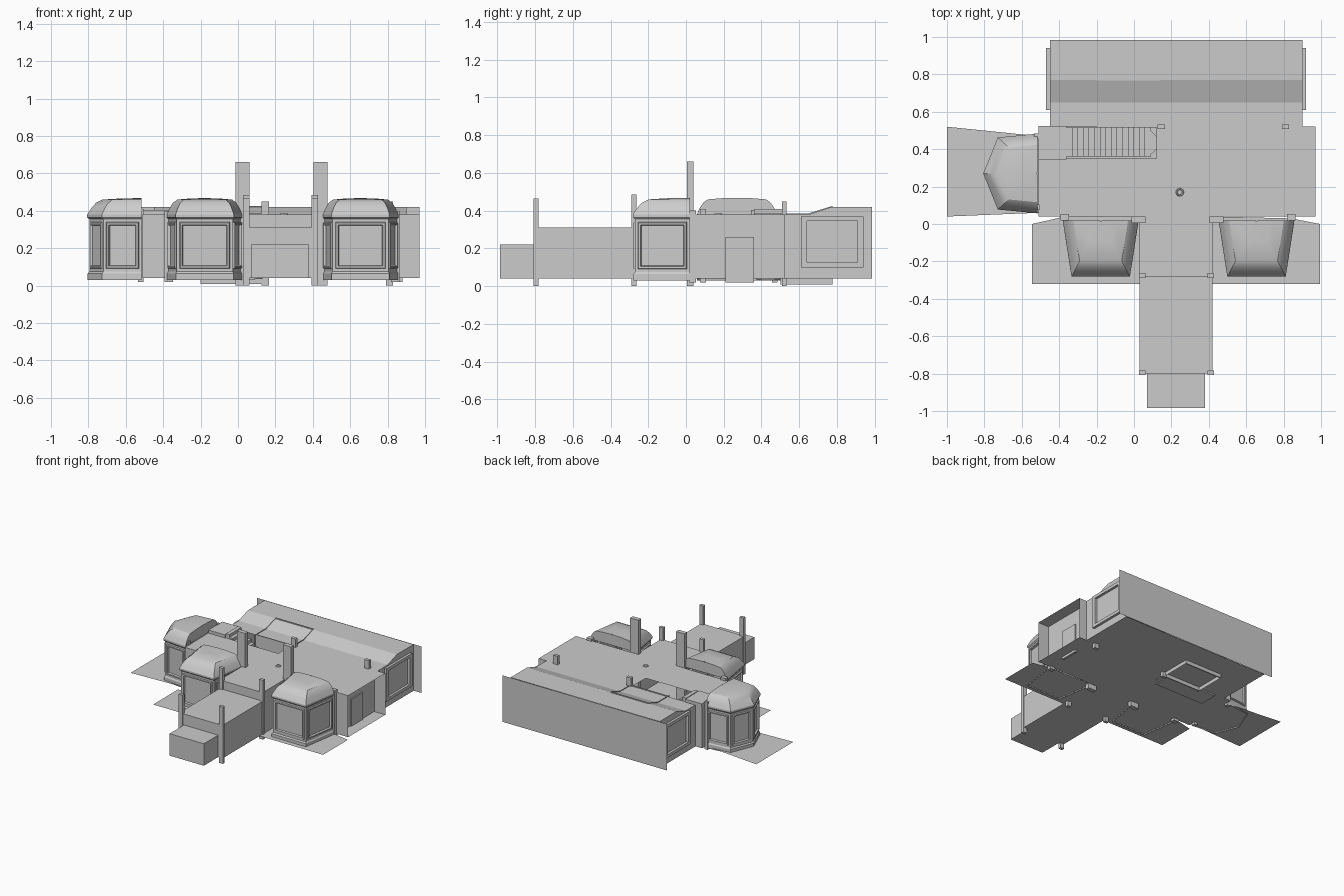
import bpy, bmesh
from mathutils import Vector
from math import radians

if "Cube" in bpy.data.objects:
    bpy.data.objects.remove(bpy.data.objects["Cube"])


def finish(name, bm, smooth=False):
    me = bpy.data.meshes.new(name)
    bm.to_mesh(me)
    bm.free()
    ob = bpy.data.objects.new(name, me)
    bpy.context.collection.objects.link(ob)
    if smooth:
        bpy.context.view_layer.objects.active = ob
        ob.select_set(True)
        bpy.ops.object.shade_smooth_by_angle(angle=radians(28))
        ob.select_set(False)
    return ob


def sheets(name, polys):
    bm = bmesh.new()
    for p in polys:
        bm.faces.new([bm.verts.new(v) for v in p])
    bmesh.ops.remove_doubles(bm, verts=bm.verts, dist=0.0005)
    return finish(name, bm)


def box(name, x0, x1, y0, y1, z0, z1):
    bm = bmesh.new()
    bmesh.ops.create_cube(bm, size=1)
    for v in bm.verts:
        v.co = ((x0 + x1) / 2 + v.co.x * (x1 - x0),
                (y0 + y1) / 2 + v.co.y * (y1 - y0),
                (z0 + z1) / 2 + v.co.z * (z1 - z0))
    return finish(name, bm)


def flat(x0, x1, y0, y1, z):
    return [(x0, y0, z), (x1, y0, z), (x1, y1, z), (x0, y1, z)]


def wall(a, b, z0, z1):
    return [(*a, z0), (*b, z0), (*b, z1), (*a, z1)]


def post(name, x, y, z1, w=0.035, d=0.025, z0=0.0):
    box(name, x - w / 2, x + w / 2, y - d / 2, y + d / 2, z0, z1)


G, H = 0.04, 0.38

# floor and outside ground strips
sheets("floor", [flat(-0.51, 0.97, 0.04, 0.52, G), flat(-0.45, 0.9, 0.52, 0.985, G),
                 flat(0.03, 0.42, -0.8, 0.04, G), flat(0.07, 0.38, -0.985, -0.8, G)])
sheets("ground_left", [[(-1, 0.04, G), (-0.51, 0.06, G), (-0.51, 0.47, G), (-1, 0.52, G)]])
sheets("ground_front_left", [[(-0.545, -0.32, G), (0.03, -0.32, G), (0.03, 0.04, G),
                              (-0.37, 0.04, G), (-0.545, 0.0, G)]])
sheets("ground_front_right", [[(0.42, -0.32, G), (0.995, -0.32, G), (0.995, 0.0, G),
                               (0.84, 0.03, G), (0.42, 0.04, G)]])

# central hall: roof with stair opening, walls, recessed right porch
sheets("hall_roof", [flat(-0.51, -0.36, 0.04, 0.52, H), flat(-0.36, 0.12, 0.04, 0.35, H),
                     flat(0.12, 0.97, 0.04, 0.52, H)])
sheets("hall_walls", [wall((-0.51, 0.04), (-0.37, 0.04), G, H), wall((0.86, 0.04), (0.97, 0.04), G, H),
                      wall((-0.51, 0.04), (-0.51, 0.07), G, H), wall((-0.51, 0.47), (-0.51, 0.52), G, H),
                      wall((-0.51, 0.52), (-0.45, 0.52), G, H), wall((0.87, 0.52), (0.97, 0.52), G, H),
                      wall((0.87, 0.04), (0.87, 0.52), G, H)])
box("side_door", 0.862, 0.88, 0.21, 0.36, 0.02, 0.26)

# rear room with stepped-up roof
prof = [(0.52, H), (0.65, H), (0.77, 0.42), (0.985, 0.42)]
polys = [[(-0.45, *a), (0.9, *a), (0.9, *b), (-0.45, *b)] for a, b in zip(prof, prof[1:])]
for x in (-0.45, 0.9):
    polys.append([(x, 0.52, G)] + [(x, *p) for p in prof] + [(x, 0.985, G)])
sheets("rear_room", polys)
sheets("rear_wall", [wall((-0.52, 0.988), (0.97, 0.988), G, 0.42)])

# rear side windows
for x, s, side in ((-0.45, -1, "left"), (0.9, 1, "right")):
    a, b = sorted((x, x + s * 0.02))
    for y0, y1, z0, z1 in ((0.61, 0.64, 0.1, 0.37), (0.91, 0.94, 0.1, 0.37),
                           (0.64, 0.91, 0.1, 0.125), (0.64, 0.91, 0.345, 0.37)):
        box("rear_window_frame_" + side, a, b, y0, y1, z0, z1)

# thin partition walls whose tops show through the rear roof
for x in (-0.2, 0.14):
    sheets("partition_side", [[(x, 0.5, 0.01), (x, 0.775, 0.01), (x, 0.775, 0.425),
                               (x, 0.65, 0.386), (x, 0.5, 0.386)]])
box("partition_front", -0.2, 0.14, 0.515, 0.523, 0.01, 0.386)
box("partition_back", -0.2, 0.14, 0.768, 0.776, 0.01, 0.426)

# front corridor and low entry
sheets("corridor", [flat(0.03, 0.42, -0.28, 0.04, H), flat(0.03, 0.42, -0.8, -0.28, 0.31),
                    wall((0.03, -0.28), (0.42, -0.28), 0.31, H)] +
       [wall((x, -0.28), (x, 0.04), G, H) for x in (0.03, 0.42)] +
       [wall((x, -0.8), (x, -0.28), G, 0.31) for x in (0.03, 0.42)] +
       [wall((0.03, -0.8), (0.42, -0.8), G, 0.31)])
sheets("entry", [flat(0.07, 0.38, -0.985, -0.8, 0.22), wall((0.07, -0.985), (0.38, -0.985), G, 0.22)] +
       [wall((x, -0.985), (x, -0.8), G, 0.22) for x in (0.07, 0.38)])

# posts and tall pillars
for x in (0.045, 0.41):
    post("corridor_post", x, -0.275, 0.485)
    post("entry_post", x, -0.795, 0.465)
for x in (0.025, 0.44):
    post("tall_pillar", x, 0.022, 0.66, 0.075, 0.035)
for x in (-0.37, 0.84):
    post("bay_pilaster", x, 0.035, 0.40, 0.045, 0.035, 0.02)
for x in (0.145, 0.81):
    post("roof_post", x, 0.52, 0.45, 0.04, 0.025)
for y in (0.09, 0.47):
    post("left_post", -0.52, y, 0.41, 0.03, 0.03, 0.02)

# roof ring
bpy.ops.mesh.primitive_torus_add(location=(0.245, 0.17, H), major_radius=0.017, minor_radius=0.005,
                                 major_segments=12, minor_segments=6)
bpy.context.object.name = "roof_ring"

# stairs climbing to the left
n = 15
for i in range(n):
    x = 0.09 - i * 0.03
    box("stair_step", x - 0.032, x, 0.36, 0.515, 0.03, 0.07 + 0.34 * i / (n - 1))
bpy.ops.mesh.primitive_cylinder_add(vertices=12, radius=0.07, depth=0.03, location=(0.06, 0.435, 0.05))
bpy.context.object.name = "bottom_step"
sheets("stair_side", [[(-0.36, 0.352, G), (0.1, 0.352, G), (0.1, 0.352, 0.08), (-0.36, 0.352, 0.40)]])
box("stair_landing", -0.51, -0.36, 0.345, 0.525, 0.38, 0.405)


# bay window: plan polyline lofted upward, panelled walls, domed roof
def bay(name, plan):
    mid = (Vector(plan[0]) + Vector(plan[-1])) / 2
    tiers = [(1.03, 0.03), (1.03, 0.065), (1, 0.075), (1, 0.355), (1.04, 0.365), (1.04, 0.38)]
    roof = [(1.04, 0.38), (0.96, 0.415), (0.87, 0.443), (0.75, 0.46), (0.4, 0.466), (0.02, 0.468)]

    def loft(levels, wall_level=None):
        bm = bmesh.new()
        rows = [[bm.verts.new((*(mid + (Vector(p) - mid) * s), z)) for p in plan] for s, z in levels]
        walls = []
        for r, (a, b) in enumerate(zip(rows, rows[1:])):
            for i in range(len(plan) - 1):
                f = bm.faces.new((a[i], a[i + 1], b[i + 1], b[i]))
                if r == wall_level:
                    walls.append(f)
        return bm, rows, walls

    bm, rows, walls = loft(tiers, 2)
    bm.normal_update()
    for t, d in ((0.022, 0), (0.006, 0.008), (0.014, 0), (0.006, -0.014)):
        bmesh.ops.inset_individual(bm, faces=walls, thickness=t, depth=d)
    finish(name + "_walls", bm)
    bm, rows, _ = loft(roof)
    bm.faces.new([r[0] for r in rows] + [r[-1] for r in reversed(rows)])
    finish(name + "_dome", bm, True)


for x, side in ((-0.178, "left"), (0.655, "right")):
    bay("front_bay_" + side, [(x - 0.195, 0.02), (x - 0.15, -0.27), (x + 0.15, -0.27), (x + 0.195, 0.02)])
bay("left_bay", [(-0.515, 0.475), (-0.72, 0.455), (-0.795, 0.27), (-0.72, 0.085), (-0.515, 0.065)])
